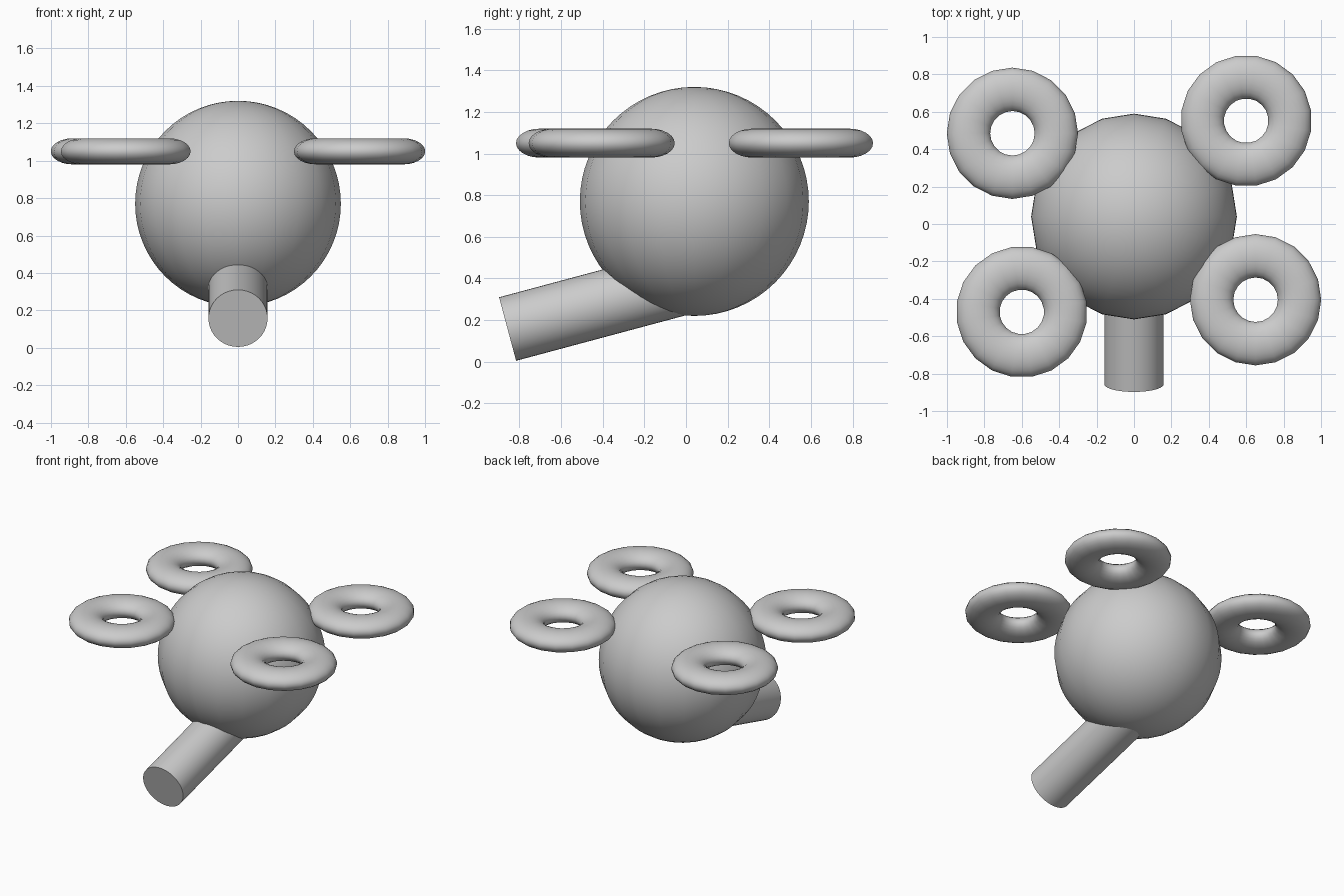
import bpy
import math

if "Cube" in bpy.data.objects:
    bpy.data.objects.remove(bpy.data.objects["Cube"])


def finish(name):
    obj = bpy.context.object
    obj.name = name
    bpy.ops.object.transform_apply(location=False, rotation=True, scale=True)
    bpy.ops.object.shade_smooth_by_angle(angle=math.radians(40))
    return obj


# Round main body
bpy.ops.mesh.primitive_uv_sphere_add(segments=20, ring_count=32, radius=0.55,
                                     location=(0, 0.04, 0.77))
finish("body")

# Four flattened rings in two opposite pairs around the body
for name, x, y, turn in (("ring_front_right", 0.65, -0.405, 0),
                         ("ring_back_left", -0.65, 0.485, 0),
                         ("ring_back_right", 0.60, 0.552, 9),
                         ("ring_front_left", -0.60, -0.47, 9)):
    bpy.ops.mesh.primitive_torus_add(major_segments=20, minor_segments=24,
                                     major_radius=0.235, minor_radius=0.116,
                                     location=(x, y, 1.05),
                                     rotation=(0, 0, math.radians(turn)))
    bpy.context.object.scale.z = 0.6
    finish(name)

# Tilted spout rising 15 degrees from its front end into the body
tilt = math.radians(15)
length = 0.9
bpy.ops.mesh.primitive_cylinder_add(
    vertices=40, radius=0.158, depth=length,
    location=(0, -0.857 + math.cos(tilt) * length / 2,
              0.157 + math.sin(tilt) * length / 2),
    rotation=(tilt - math.pi / 2, 0, 0))
spout = bpy.context.object
spout.rotation_euler = (-(math.pi / 2 - tilt), 0, 0)
finish("spout")
